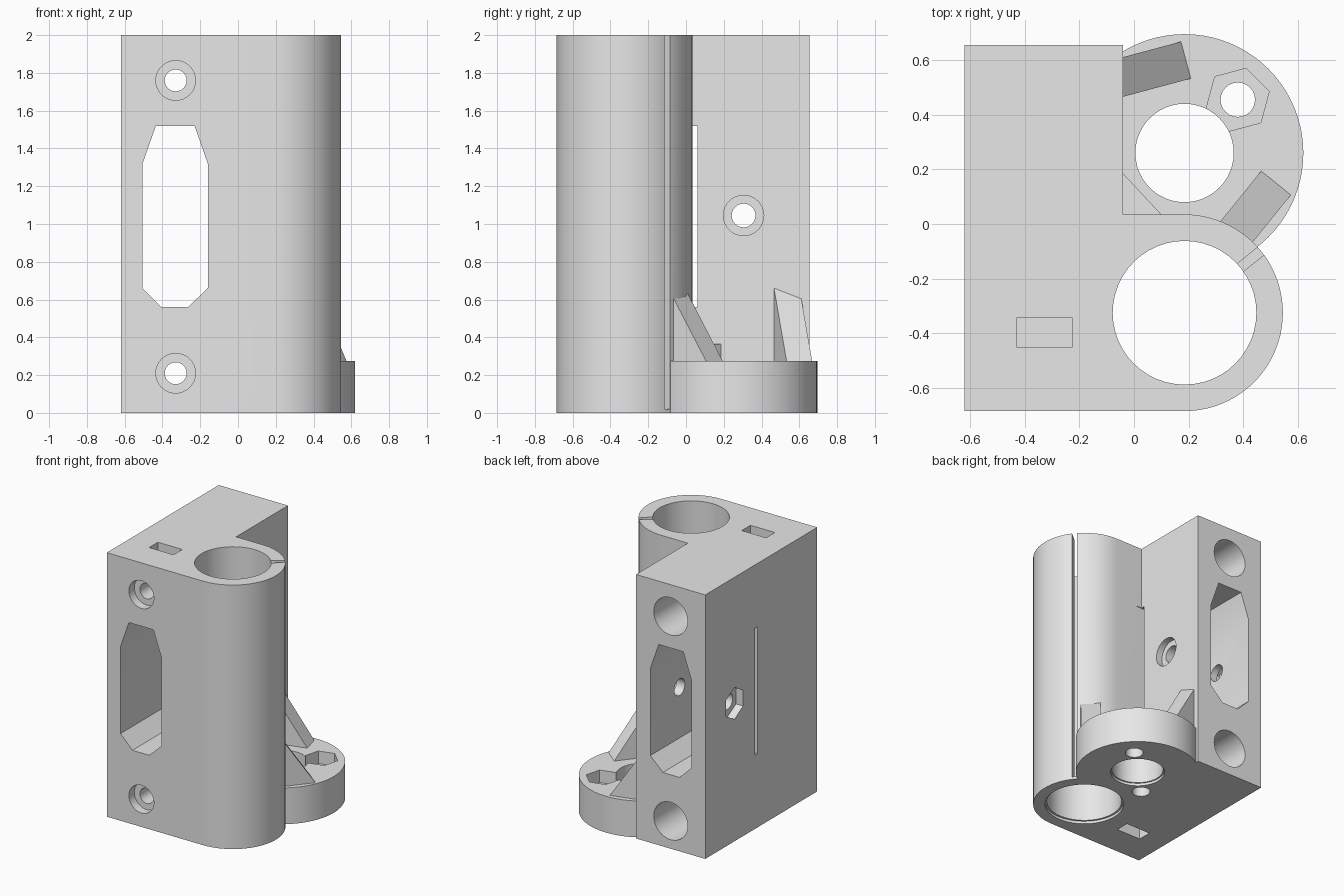
import bpy, bmesh
from math import cos, sin, pi, radians
from mathutils import Vector

cube = bpy.data.objects.get("Cube")
if cube:
    bpy.data.objects.remove(cube, do_unlink=True)

grey = bpy.data.materials.new("plain grey")
grey.use_nodes = True
colour = (0.8, 0.8, 0.8, 1)
grey.diffuse_color = colour
grey.node_tree.nodes["Principled BSDF"].inputs["Base Color"].default_value = colour


def prism(name, points, axis, lo, hi):
    """Extrude a flat outline along an axis between lo and hi."""
    place = {
        "X": lambda p, d: (d, p[0], p[1]),
        "Y": lambda p, d: (p[0], d, p[1]),
        "Z": lambda p, d: (p[0], p[1], d),
    }[axis]
    bm = bmesh.new()
    face = bm.faces.new([bm.verts.new(place(p, lo)) for p in points])
    new = bmesh.ops.extrude_face_region(bm, geom=[face])["geom"]
    shift = Vector(place((0, 0), hi - lo))
    bmesh.ops.translate(bm, vec=shift, verts=[g for g in new if isinstance(g, bmesh.types.BMVert)])
    bmesh.ops.recalc_face_normals(bm, faces=bm.faces)
    mesh = bpy.data.meshes.new(name)
    bm.to_mesh(mesh)
    bm.free()
    mesh.materials.append(grey)
    obj = bpy.data.objects.new(name, mesh)
    bpy.context.collection.objects.link(obj)
    return obj


def arc(cx, cy, r, n=48, start=0, sweep=360):
    count = n if sweep == 360 else n + 1
    angles = [radians(start + sweep * i / n) for i in range(count)]
    return [(cx + r * cos(a), cy + r * sin(a)) for a in angles]


def box(x0, x1, y0, y1):
    return [(x0, y0), (x1, y0), (x1, y1), (x0, y1)]


def merge(tool, operation):
    mod = body.modifiers.new("cut", "BOOLEAN")
    mod.operation = operation
    mod.solver = "EXACT"
    mod.object = tool
    bpy.context.view_layer.objects.active = body
    bpy.ops.object.modifier_apply(modifier=mod.name)
    bpy.data.objects.remove(tool, do_unlink=True)


def add(*args):
    merge(prism("extra", *args), "UNION")


def cut(*args):
    merge(prism("cutter", *args), "DIFFERENCE")


# Centres of the tall tube, the motor foot ring and the screws
TX, TY = 0.185, -0.325
RX, RY = 0.185, 0.26
SX = -0.33

# Block and tall tube in one outline
outline = [(-0.04, 0.035), (-0.04, 0.655), (-0.62, 0.655), (-0.62, -0.685)]
outline += arc(TX, TY, 0.36, 40, -90, 180)
body = prism("bearing_mount", outline, "Z", 0, 2)

# Foot ring and corner filler
add(arc(RX, RY, 0.435, 80), "Z", 0, 0.275)
add([(-0.1, 0.185), (-0.04, 0.185), (0.1, 0.035), (0.1, -0.02), (-0.1, -0.02)], "Z", 0.15, 0.365)

# Sloped ribs bracing the ring
for x, y, angle, length in ((0.19, 0.60, 15, 0.29), (0.52, 0.15, 51, 0.27)):
    side = [(0, 0.2), (0, 0.275), (-length, 0.275 + 1.5 * length), (-length, 0.2)]
    rib = prism("rib", side, "Y", -0.07, 0.07)
    rib.location = (x, y, 0)
    rib.rotation_euler.z = radians(angle)
    bpy.context.view_layer.update()
    merge(rib, "UNION")

# Vertical bores, each with a shallow relief underneath
for x, y, r, relief in ((TX, TY, 0.263, 0.277), (RX, RY, 0.18, 0.19)):
    cut(arc(x, y, r), "Z", -0.1, 2.1)
    cut(arc(x, y, relief), "Z", -0.1, 0.02)

# Clamping slit in the tube
slit = prism("slit", box(0.2, 0.4, -0.018, 0.018), "Z", 0.02, 2.1)
slit.location = (TX, TY, 0)
slit.rotation_euler.z = radians(39)
bpy.context.view_layer.update()
merge(slit, "DIFFERENCE")

# Ring screw holes and the open nut recess
cut(arc(0.38, 0.455, 0.063, 24), "Z", -0.1, 0.4)
cut(arc(-0.01, 0.065, 0.063, 24), "Z", -0.1, 0.2)
cut(arc(0.38, 0.455, 0.119, 6, 15), "Z", 0.18, 0.4)

# Tall window through the block
window = [(-0.435, 1.52), (-0.23, 1.52), (-0.16, 1.32), (-0.16, 0.66),
          (-0.265, 0.56), (-0.405, 0.56), (-0.505, 0.66), (-0.505, 1.32)]
cut(window, "Y", -0.8, 0.8)

# Upper and lower screw channels with nut slots
for z, low, high in ((1.76, 1.64, 2.1), (0.21, -0.1, 0.33)):
    cut(arc(SX, z, 0.058, 24), "Y", -0.8, 0)
    cut(arc(SX, z, 0.105, 32), "Y", -0.8, -0.62)
    cut(arc(SX, z, 0.142, 32), "Y", -0.2, 0.8)
    cut(box(-0.43, -0.225, -0.45, -0.345), "Z", low, high)

# Belt slit and cross screw with a nut recess
cut(box(0.03, 0.06, 0.56, 1.52), "X", -0.8, 0.0)
cut(arc(0.305, 1.045, 0.063, 24), "X", -0.8, 0.1)
cut(arc(0.305, 1.045, 0.107, 32), "X", -0.09, 0.1)
cut(arc(0.305, 1.045, 0.12, 6, 30), "X", -0.8, -0.56)

# Smooth curved walls, keep edges crisp
bpy.ops.object.select_all(action="DESELECT")
body.select_set(True)
bpy.context.view_layer.objects.active = body
bpy.ops.object.shade_smooth_by_angle(angle=radians(25))
